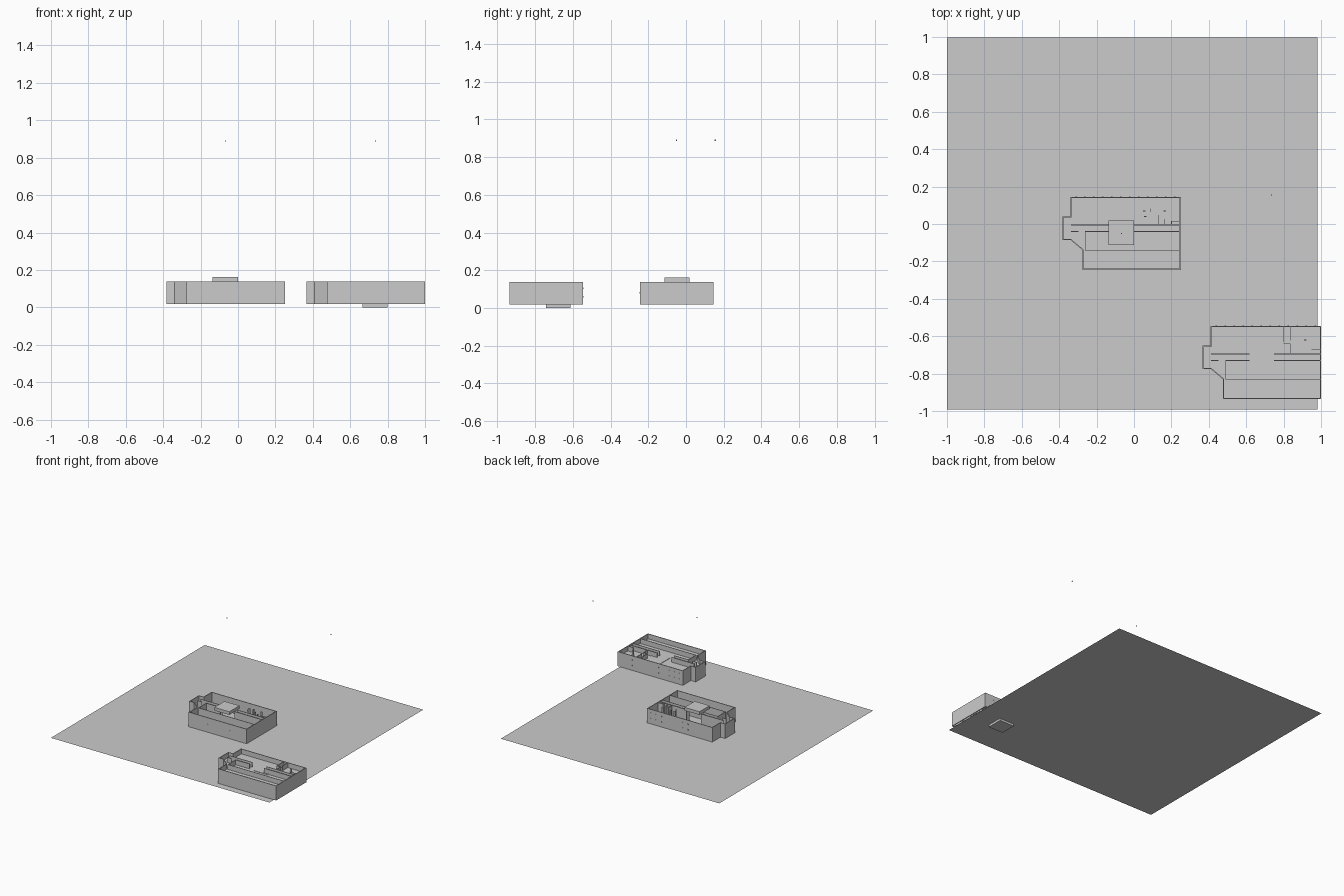
import bpy, bmesh

if "Cube" in bpy.data.objects:
    bpy.data.objects.remove(bpy.data.objects["Cube"])

Z0, Z1, T = 0.018, 0.137, 0.006   # ground level, wall top, wall thickness

# counter-clockwise footprint in building 1 coordinates
OUTLINE = [(-.34, .145), (-.34, .04), (-.383, .04), (-.383, -.085), (-.34, -.085),
           (-.275, -.14), (-.275, -.245), (.25, -.245), (.25, .145)]


def finish(name, bm):
    me = bpy.data.meshes.new(name)
    bm.to_mesh(me)
    bm.free()
    ob = bpy.data.objects.new(name, me)
    bpy.context.collection.objects.link(ob)
    return ob


def boxes(name, items):
    """One object from boxes given as (x0, x1, y0, y1, z0, z1)."""
    bm = bmesh.new()
    for x0, x1, y0, y1, z0, z1 in items:
        vs = bmesh.ops.create_cube(bm, size=1)['verts']
        bmesh.ops.scale(bm, vec=(x1 - x0, y1 - y0, z1 - z0), verts=vs)
        bmesh.ops.translate(bm, vec=((x0 + x1) / 2, (y0 + y1) / 2, (z0 + z1) / 2), verts=vs)
    return finish(name, bm)


def outer_walls(name, pts):
    bm = bmesh.new()
    lo = [bm.verts.new((x, y, Z0)) for x, y in pts]
    hi = [bm.verts.new((x, y, Z1)) for x, y in pts]
    n = len(pts)
    for i in range(n):
        j = (i + 1) % n
        bm.faces.new((lo[i], lo[j], hi[j], hi[i]))
    ob = finish(name, bm)
    m = ob.modifiers.new("thickness", 'SOLIDIFY')
    m.thickness, m.offset, m.use_even_offset = T, -1, True


def slab(name, pts, z, h):
    bm = bmesh.new()
    f = bm.faces.new([bm.verts.new((x, y, z)) for x, y in pts])
    r = bmesh.ops.extrude_face_region(bm, geom=[f])
    bmesh.ops.translate(bm, vec=(0, 0, h),
                        verts=[v for v in r['geom'] if isinstance(v, bmesh.types.BMVert)])
    bmesh.ops.recalc_face_normals(bm, faces=bm.faces)
    finish(name, bm)


def building(tag, dx, dy, rooms):
    outer_walls(tag + "_outer_walls", [(x + dx, y + dy) for x, y in OUTLINE])
    # corridor and room partitions, leaving the core free
    runs = [(-.335, -.135, -.005, -.005), (0, .248, -.005, -.005),
            (-.335, -.30, -.04, -.04), (-.26, -.135, -.04, -.04), (0, .248, -.04, -.04),
            (-.26, -.26, -.14, -.04), (-.26, .248, -.14, -.14)] + rooms
    h = T / 3
    boxes(tag + "_partitions", [(a - h + dx, b + h + dx, c - h + dy, d + h + dy, Z0, Z1)
                                for a, b, c, d in runs])
    # two rows of small windows on the back, a few on the front
    w, win = .004, []
    for z in (.06, .105):
        for i in range(12):
            x = -.31 + i * .048 + dx
            win.append((x - w, x + w, .1445 + dy, .146 + dy, z - w, z + w))
    for x in (-.1, .0, .1):
        win.append((x + dx - w, x + dx + w, -.246 + dy, -.2445 + dy, .08 - w, .08 + w))
    boxes(tag + "_windows", win)


# ground sheet
bm = bmesh.new()
bm.faces.new([bm.verts.new((x, y, Z0)) for x, y in
              ((-1, -.993), (.98, -.993), (.98, .997), (-1, .997))])
finish("ground_sheet", bm)

# centre building with raised roof block
building("centre_building", 0, 0,
         [(.05, .06, .07, .07), (.09, .09, .065, .08), (.16, .17, .07, .07),
          (.055, .065, .04, .04), (.13, .13, .0, .045), (.165, .165, .0, .025),
          (.2, .248, .015, .015), (.2, .2, .0, .015)])
boxes("roof_block", [(-.135, 0, -.113, .018, .137, .163)])

# corner building with floor slab and low core
DX, DY = .75, -.69
building("corner_building", DX, DY,
         [(.05, .05, .06, .143), (.085, .085, .07, .143), (.085, .085, .0, .05),
          (.05, .085, .05, .05), (.16, .17, .07, .07), (.2, .248, .02, .02)])
slab("corner_building_floor", [(x + DX, y + DY) for x, y in OUTLINE], .092, .005)
boxes("core_block", [(.665, .8, -.742, -.612, 0, .1)])

# two tiny floating markers
s = .003
boxes("floating_markers", [(x - s, x + s, y - s, y + s, .89 - s, .89 + s)
                           for x, y in ((-.066, -.05), (.735, .155))])
